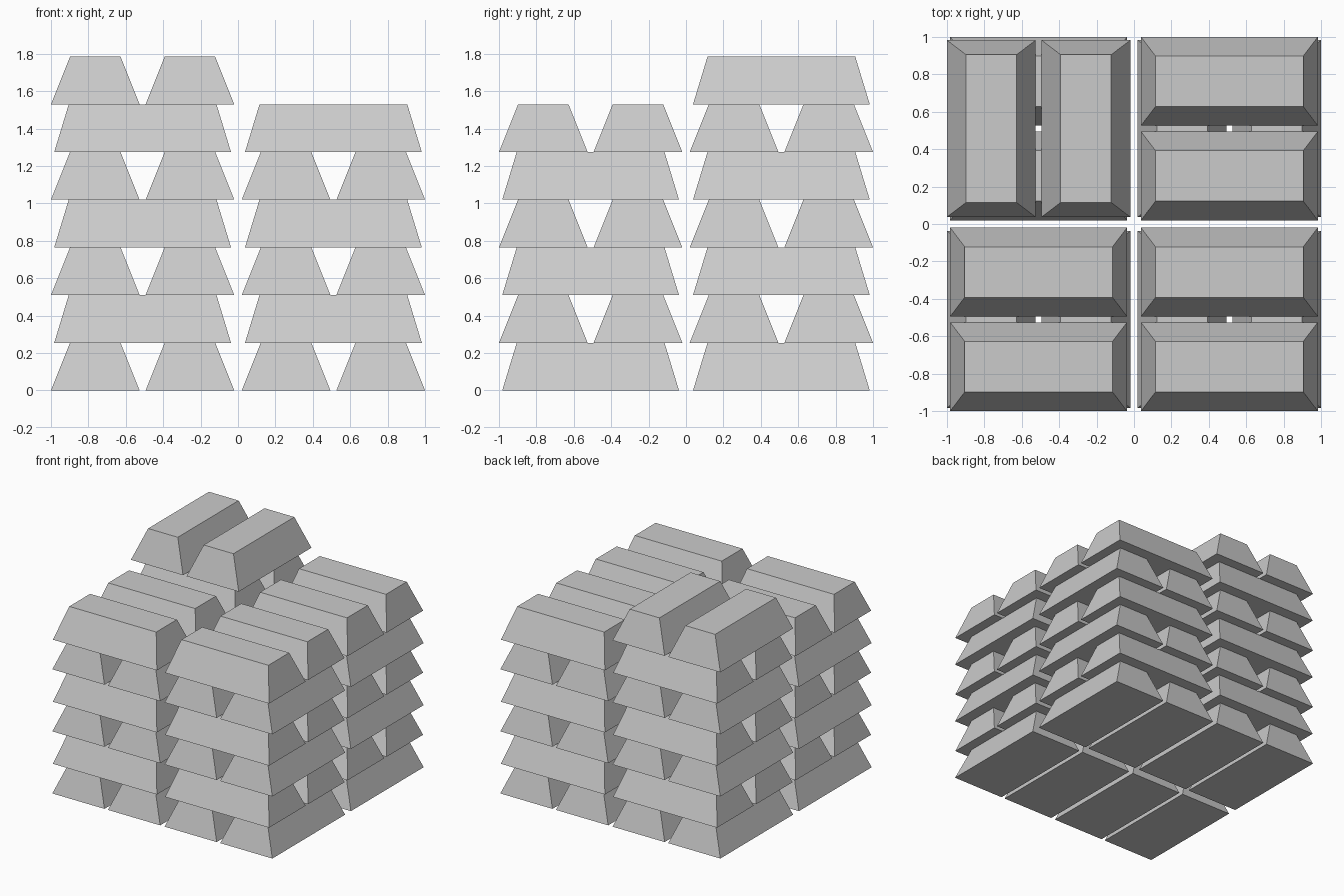
import bpy, bmesh
from math import pi

if "Cube" in bpy.data.objects:
    bpy.data.objects.remove(bpy.data.objects["Cube"])

LENGTH, WIDTH, HEIGHT = 0.945, 0.474, 0.255
TOP_LENGTH, TOP_WIDTH = 0.79, 0.27
STACK = 0.51       # stack centre distance from the origin
PAIR = 0.253       # bar distance from its stack centre

# One tapered bar, long axis on x, shared by every object
bm = bmesh.new()
bmesh.ops.create_cube(bm, size=1)
for v in bm.verts:
    top = v.co.z > 0
    v.co.x *= TOP_LENGTH if top else LENGTH
    v.co.y *= TOP_WIDTH if top else WIDTH
    v.co.z = HEIGHT if top else 0
bar_mesh = bpy.data.meshes.new("bar")
bm.to_mesh(bar_mesh)
bm.free()


def add_stack(name, sx, sy, layers):
    """Pairs of bars, turned a quarter on every other layer."""
    for layer in range(layers):
        along_y = layer % 2 == 0
        for side in (-1, 1):
            bar = bpy.data.objects.new(f"{name}_bar", bar_mesh)
            dx, dy = (side * PAIR, 0) if along_y else (0, side * PAIR)
            bar.location = (sx * STACK + dx, sy * STACK + dy, layer * HEIGHT)
            bar.rotation_euler.z = pi / 2 if along_y else 0
            bpy.context.collection.objects.link(bar)


# Four stacks, the back left one a layer taller
add_stack("front_left", -1, -1, 6)
add_stack("front_right", 1, -1, 6)
add_stack("back_right", 1, 1, 6)
add_stack("back_left", -1, 1, 7)
